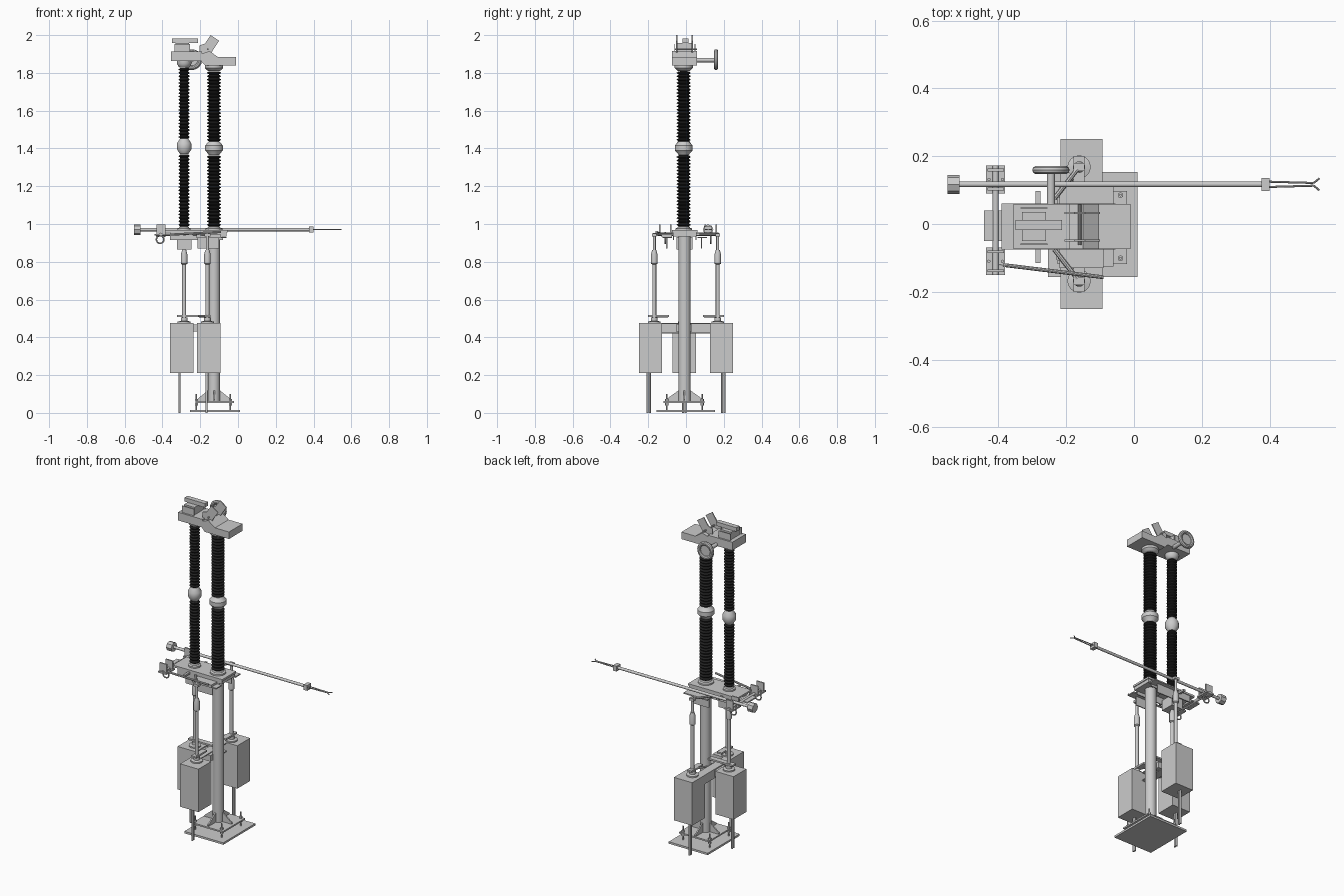
import bpy, bmesh, math
from mathutils import Vector


def finish(name, bm, smooth=False, mat=None):
    bmesh.ops.recalc_face_normals(bm, faces=bm.faces)
    me = bpy.data.meshes.new(name)
    bm.to_mesh(me)
    bm.free()
    ob = bpy.data.objects.new(name, me)
    bpy.context.collection.objects.link(ob)
    if mat:
        me.materials.append(mat)
    if smooth:
        bpy.ops.object.select_all(action='DESELECT')
        ob.select_set(True)
        bpy.context.view_layer.objects.active = ob
        bpy.ops.object.shade_smooth_by_angle(angle=math.radians(35))
    return ob


def box(name, x0, x1, y0, y1, z0, z1):
    bm = bmesh.new()
    bmesh.ops.create_cube(bm, size=1)
    for v in bm.verts:
        v.co = (x1 if v.co.x > 0 else x0, y1 if v.co.y > 0 else y0, z1 if v.co.z > 0 else z0)
    return finish(name, bm)


def rod(name, p, q, r, n=16, r2=None):
    p, q = Vector(p), Vector(q)
    bm = bmesh.new()
    bmesh.ops.create_cone(bm, cap_ends=True, segments=n, radius1=r,
                          radius2=r if r2 is None else r2, depth=(q - p).length)
    rot = (q - p).to_track_quat('Z', 'Y')
    for v in bm.verts:
        v.co = rot @ v.co + (p + q) / 2
    return finish(name, bm, n > 8)


def lathe(name, x, y, prof, mat=None, n=28):
    bm = bmesh.new()
    rings = [[bm.verts.new((x + r * math.cos(2 * math.pi * i / n), y + r * math.sin(2 * math.pi * i / n), z))
              for i in range(n)] for r, z in prof]
    for a, b in zip(rings, rings[1:]):
        for i in range(n):
            bm.faces.new((a[i], a[(i + 1) % n], b[(i + 1) % n], b[i]))
    bm.faces.new(rings[0])
    bm.faces.new(rings[-1])
    return finish(name, bm, True, mat)


def prism(name, pts, y0, y1):
    # profile in x, z extruded along y
    bm = bmesh.new()
    f = bm.faces.new([bm.verts.new((x, y0, z)) for x, z in pts])
    new = bmesh.ops.extrude_face_region(bm, geom=[f])['geom']
    for v in new:
        if isinstance(v, bmesh.types.BMVert):
            v.co.y = y1
    return finish(name, bm)


def torus(name, c, R, r, rot):
    bpy.ops.mesh.primitive_torus_add(location=c, rotation=rot, major_radius=R, minor_radius=r,
                                     major_segments=32, minor_segments=10)
    bpy.context.object.name = name
    bpy.ops.object.shade_smooth_by_angle()


black = bpy.data.materials.new("black_rubber")
black.diffuse_color = (0.015, 0.015, 0.015, 1)
CX, SX, CY = -0.127, -0.285, -0.008   # main column, second insulator, centre line

# base plate, column foot with gussets, anchor bolts
box("base_plate", -0.254, 0.01, -0.157, 0.153, 0.004, 0.016)
box("foot_plate", -0.225, -0.02, CY - 0.11, CY + 0.105, 0.053, 0.062)
rod("column", (CX, CY, 0.055), (CX, CY, 0.945), 0.032, 32)
for s in (-1, 1):
    prism("foot_gusset", [(CX + s * 0.03, 0.06), (CX + s * 0.092, 0.06), (CX + s * 0.092, 0.07),
                          (CX + s * 0.03, 0.12)], CY - 0.004, CY + 0.004)
    g = prism("foot_gusset", [(0.03, 0.06), (0.1, 0.06), (0.1, 0.07), (0.03, 0.12)], -0.004, 0.004)
    g.location = (CX, CY, 0)
    g.rotation_euler.z = s * math.pi / 2
    for t in (-1, 1):
        x, y = CX - 0.003 + s * 0.09, CY + t * 0.093
        rod("anchor_bolt", (x, y, 0.014), (x, y, 0.1), 0.004, 8)
        rod("anchor_nut", (x, y, 0.04), (x, y, 0.053), 0.009, 6)
        rod("anchor_nut", (x, y, 0.062), (x, y, 0.074), 0.009, 6)

# three drive cabinets with conduits, flange, drive shaft and coupling
drives = [(-0.155, 0.188, -0.162, 0.168), (-0.155, -0.188, -0.162, -0.168), (-0.298, -0.009, SX, -0.009)]
for bx, by, rx, ry in drives:
    box("drive_cabinet", bx - 0.062, bx + 0.062, by - 0.062, by + 0.062, 0.212, 0.475)
    for d in (-0.006, 0.006):
        rod("conduit", (bx - 0.012, by * 1.05 + d, 0), (bx - 0.012, by * 1.05 + d, 0.22), 0.0055, 12)
    lathe("shaft_flange", rx, ry, [(0.034, 0.475), (0.034, 0.483), (0.018, 0.487), (0.018, 0.505)])
    rod("drive_shaft", (rx, ry, 0.48), (rx, ry, 0.8), 0.0105)
    lathe("shaft_coupling", rx, ry, [(0.0105, 0.785), (0.017, 0.79), (0.017, 0.84), (0.011, 0.862)], n=16)
    rod("upper_shaft", (rx, ry, 0.85), (rx, ry, 0.952), 0.008)

# cabinet mounting brackets clamped to the column
for z in (0.42, 0.47):
    box("bracket_flange", -0.215, -0.165, -0.128, 0.128, z, z + 0.005)
box("bracket_web", -0.217, -0.212, -0.128, 0.128, 0.42, 0.475)
box("bracket_link", -0.24, -0.15, CY - 0.045, CY + 0.04, 0.43, 0.468)

# shaft guide arms just above the cabinets
for s in (-1, 1):
    box("guide_arm", -0.178, -0.146, min(s * 0.09, s * 0.2), max(s * 0.09, s * 0.2), 0.507, 0.517)
    rod("guide_brace", (-0.155, s * 0.18, 0.512), (CX - 0.08, s * 0.095, 0.512), 0.006, 8)
box("guide_arm_rear", -0.322, CX, CY - 0.016, CY + 0.016, 0.507, 0.517)

# insulator carrier plate, channels and gear brackets under it
box("carrier_plate", -0.39, -0.055, -0.075, 0.06, 0.955, 0.967)
for y in (-0.07, 0.05):
    box("carrier_channel", -0.36, -0.08, y, y + 0.006, 0.915, 0.955)
box("bearing_block_rear", -0.322, -0.245, -0.05, 0.035, 0.865, 0.93)
box("bearing_block", -0.22, -0.09, -0.13, -0.075, 0.93, 0.945)
box("column_head", -0.2, -0.06, -0.07, 0.055, 0.935, 0.955)
for y in (-0.125, 0.06):
    box("side_gusset", -0.22, -0.06, y, y + 0.05, 0.925, 0.932)
    box("side_bracket", -0.215, -0.1, y + 0.02, y + 0.026, 0.87, 0.93)
box("cross_bar", -0.29, -0.276, -0.115, 0.098, 0.94, 0.952)
for s in (-1, 1):
    rod("crank", (-0.162, s * 0.168, 0.945), (-0.235, s * 0.075, 0.945), 0.007, 8)
    box("crank_head", -0.178, -0.146, s * 0.168 - 0.012, s * 0.168 + 0.012, 0.935, 0.95)

# earthing arm clamps at the rear
box("rear_bracket", -0.443, -0.385, -0.05, 0.04, 0.94, 0.948)
rod("clamp_shaft", (-0.408, -0.15, 0.945), (-0.408, 0.172, 0.945), 0.009)
for yc in (0.131, -0.11):
    box("clamp_base", -0.436, -0.38, yc - 0.041, yc + 0.041, 0.938, 0.947)
    for y in (yc - 0.032, yc + 0.024):
        box("clamp_cheek", -0.432, -0.384, y, y + 0.008, 0.945, 0.997)
    torus("clamp_loop", (-0.412, yc, 0.918), 0.02, 0.004, (math.pi / 2, 0, 0))
    for x in (-0.428, -0.388):
        rod("clamp_bolt", (x, yc, 0.93), (x, yc, 0.957), 0.005, 6)

# earthing arm: counterweight, tube, end clamp and fork
AY, AZ = 0.117, 0.97
rod("counterweight", (-0.55, AY, AZ), (-0.515, AY, AZ), 0.028, 8)
rod("arm_tube", (-0.52, AY, AZ), (0.38, AY, AZ), 0.0085)
box("arm_tip_clamp", 0.376, 0.4, AY - 0.019, AY + 0.019, AZ - 0.016, AZ + 0.016)
for s in (-1, 1):
    pts = [(0.39, AY + s * 0.008, AZ), (0.53, AY + s * 0.004, AZ), (0.547, AY + s * 0.018, AZ)]
    for a, b in zip(pts, pts[1:]):
        rod("fork_prong", a, b, 0.003, 8)
rod("link_rod", (-0.433, -0.115, 0.94), (-0.09, -0.157, 0.958), 0.006, 10)


# insulator stacks with sheds, middle joint and end fittings
def stack(x, r, lower, joint, upper, top_r, top_z):
    for z0, z1 in (lower, upper):
        n = 21
        p = (z1 - z0) / n
        prof = []
        for i in range(n):
            z = z0 + i * p
            prof += [(r * 0.72, z), (r, z + 0.35 * p), (r, z + 0.5 * p), (r * 0.72, z + 0.9 * p)]
        lathe("insulator_sheds", x, CY - 0.004, prof, black)
    (a, b), j = joint
    lathe("insulator_joint", x, CY - 0.004,
          [(r * 0.75, lower[1]), (r * 0.8, a), (j, a + 0.3 * (b - a)), (j, a + 0.7 * (b - a)),
           (r * 0.8, b), (r * 0.75, upper[0])])
    lathe("insulator_foot", x, CY - 0.004, [(r * 1.2, 0.966), (r * 1.2, 0.976), (r * 0.9, 0.98), (r * 0.8, lower[0])])
    lathe("insulator_cap", x, CY - 0.004,
          [(r * 0.8, upper[1]), (r, upper[1] + 0.004), (top_r, top_z - 0.016), (top_r, top_z)])


stack(CX, 0.037, (0.988, 1.365), ((1.37, 1.435), 0.047), (1.438, 1.81), 0.048, 1.842)
stack(SX, 0.029, (0.988, 1.37), ((1.372, 1.45), 0.038), (1.453, 1.828), 0.038, 1.864)

# head: rear housing, front tray, pivoting blades and contact
Y0, Y1 = -0.073, 0.059
box("rear_housing", -0.355, -0.19, Y0, Y1, 1.862, 1.912)
prism("front_tray", [(-0.175, 1.84), (-0.01, 1.84), (-0.01, 1.883), (-0.105, 1.883),
                     (-0.15, 1.915), (-0.2, 1.9), (-0.2, 1.868)], Y0, Y1)
for y in (-0.049, 0.033):
    prism("pivot_blade", [(-0.205, 1.885), (-0.165, 1.865), (-0.13, 1.925), (-0.1, 1.97),
                          (-0.145, 2.0), (-0.175, 1.955), (-0.205, 1.945)], y - 0.003, y + 0.003)
rod("pivot_pin", (-0.16, -0.062, 1.925), (-0.16, 0.058, 1.925), 0.005, 10)
box("contact_pedestal", -0.33, -0.26, -0.05, 0.036, 1.91, 1.958)
box("contact_bar", -0.35, -0.212, -0.018, 0.012, 1.958, 1.982)
for y in (-0.062, 0.045):
    box("contact_guard", -0.335, -0.255, y, y + 0.004, 1.91, 1.953)

# corona ring on its stem
rod("ring_stem", (-0.245, 0.05, 1.868), (-0.245, 0.158, 1.868), 0.012)
torus("corona_ring", (-0.245, 0.159, 1.87), 0.043, 0.012, (math.pi / 2, 0, 0))
rod("ring_disc", (-0.245, 0.156, 1.87), (-0.245, 0.162, 1.87), 0.04, 32)
